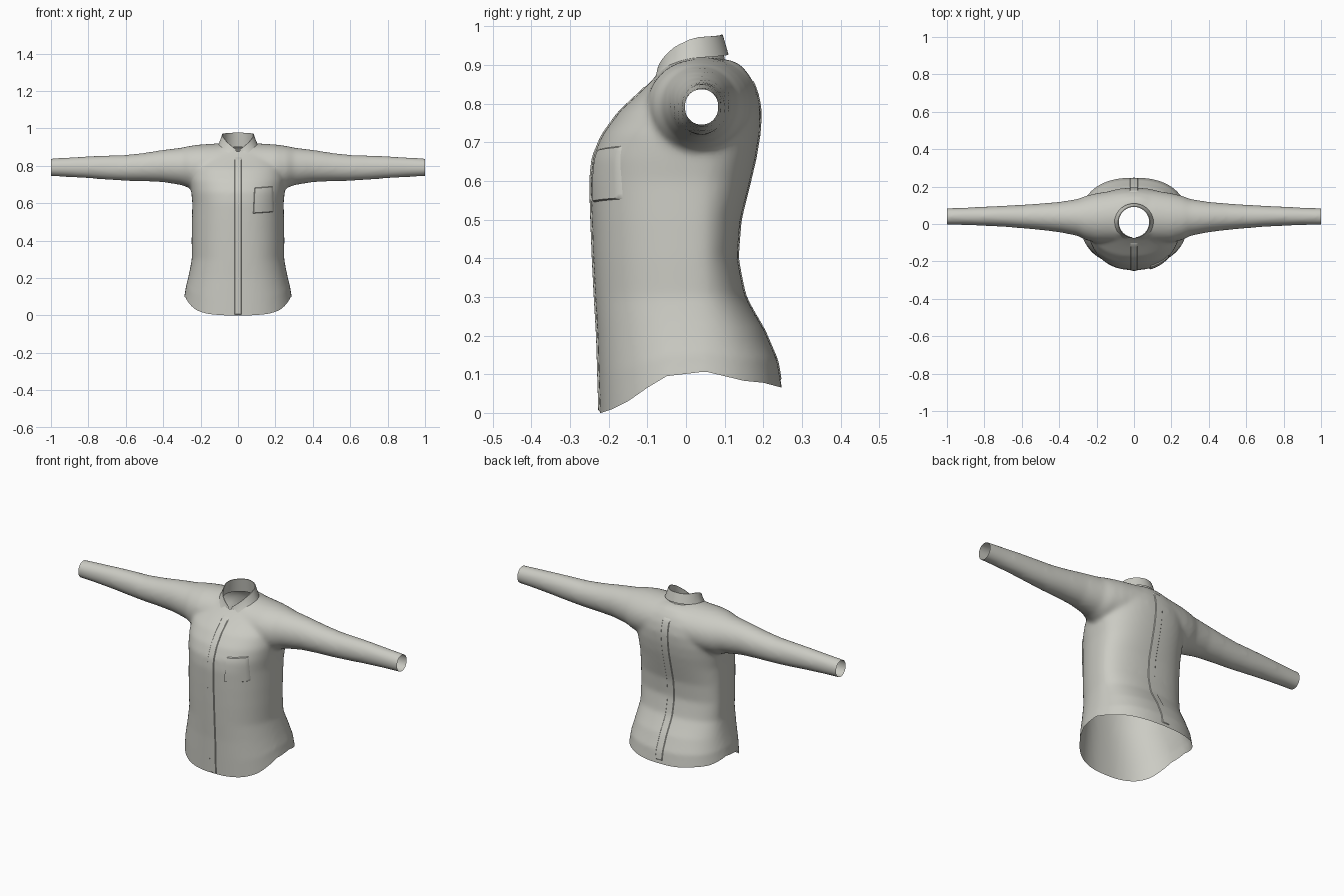
import bpy, bmesh, math
from mathutils import Vector
from mathutils.bvhtree import BVHTree

if "Cube" in bpy.data.objects:
    bpy.data.objects.remove(bpy.data.objects["Cube"])

cloth = bpy.data.materials.new("warm_grey_cloth")
cloth.diffuse_color = (0.6, 0.6, 0.55, 1)
cloth.use_nodes = True
cloth.node_tree.nodes["Principled BSDF"].inputs["Base Color"].default_value = cloth.diffuse_color


def lerp(table, t):
    """Piecewise linear lookup in rows (key, value...)."""
    if t <= table[0][0]:
        return table[0][1]
    for (a, va), (b, vb) in zip(table, table[1:]):
        if t <= b:
            return va + (vb - va) * (t - a) / (b - a)
    return table[-1][1]


def add_object(name, bm):
    me = bpy.data.meshes.new(name)
    bm.to_mesh(me)
    ob = bpy.data.objects.new(name, me)
    me.materials.append(cloth)
    bpy.context.collection.objects.link(ob)
    return ob


def activate(ob):
    bpy.ops.object.select_all(action='DESELECT')
    ob.select_set(True)
    bpy.context.view_layer.objects.active = ob


def smooth(ob, angle=40):
    activate(ob)
    bpy.ops.object.shade_smooth_by_angle(angle=math.radians(angle))


def loft(bm, rings):
    """Closed solid through a list of point rings."""
    vr = [[bm.verts.new(p) for p in r] for r in rings]
    n = len(vr[0])
    for a, b in zip(vr, vr[1:]):
        for i in range(n):
            j = (i + 1) % n
            bm.faces.new((a[i], a[j], b[j], b[i]))
    bm.faces.new(vr[0])
    bm.faces.new(vr[-1])


def grid_object(name, rows):
    bm = bmesh.new()
    vr = [[bm.verts.new(p) for p in r] for r in rows]
    for a, b in zip(vr, vr[1:]):
        for i in range(len(a) - 1):
            bm.faces.new((a[i], a[i + 1], b[i + 1], b[i]))
    ob = add_object(name, bm)
    bm.free()
    return ob


# Torso sections: z, half width, front y, back y
TORSO = [(-.06, .288, -.222, .25), (0, .287, -.223, .248), (.1, .279, -.226, .237),
         (.2, .263, -.229, .203), (.3, .247, -.235, .153), (.4, .248, -.24, .133),
         (.5, .247, -.244, .141), (.6, .244, -.247, .166), (.66, .25, -.241, .18),
         (.72, .255, -.216, .19), (.78, .25, -.172, .194), (.83, .23, -.118, .185),
         (.87, .19, -.078, .167), (.9, .13, -.06, .142), (.915, .08, -.04, .11)]
# Shoulder and sleeve sections: x, bottom z, top z, front y, back y
SLEEVE = [(0, .68, .922, -.10, .18), (.1, .68, .92, -.10, .18), (.2, .675, .914, -.10, .165),
          (.26, .68, .906, -.085, .15), (.3, .696, .897, -.064, .134),
          (.4, .712, .885, -.044, .118), (.5, .717, .869, -.032, .11),
          (.6, .719, .858, -.023, .103), (.7, .725, .855, -.015, .098),
          (.8, .733, .851, -.01, .093), (.9, .739, .845, -.006, .088), (1.04, .745, .837, -.004, .084)]
HEM = [(-.22, 0), (-.19, .01), (-.15, .03), (-.1, .065), (-.05, .095), (0, .101),
       (.05, .107), (.1, .095), (.15, .083), (.2, .078), (.245, .066)]
N = 64


def torso_ring(z, w, yf, yb):
    pts, yc, e = [], .02, 2 / 2.35
    for i in range(N):
        a = 2 * math.pi * i / N
        c, s = math.cos(a), math.sin(a)
        d = (yb - yc) if s > 0 else (yc - yf)
        pts.append((w * math.copysign(abs(c) ** e, c), yc + d * math.copysign(abs(s) ** e, s), z))
    return pts


def sleeve_ring(x, z0, z1, y0, y1):
    return [(x, (y0 + y1) / 2 + (y1 - y0) / 2 * math.cos(2 * math.pi * i / N),
             (z0 + z1) / 2 + (z1 - z0) / 2 * math.sin(2 * math.pi * i / N)) for i in range(N)]


# Shirt body: torso and sleeves merged into one soft skin
bm = bmesh.new()
loft(bm, [torso_ring(*r) for r in TORSO])
loft(bm, [sleeve_ring(-r[0], *r[1:]) for r in SLEEVE[:0:-1]] + [sleeve_ring(*r) for r in SLEEVE])
bmesh.ops.recalc_face_normals(bm, faces=bm.faces)
shirt = add_object("shirt_body", bm)
bm.free()
activate(shirt)
m = shirt.modifiers.new("merge", 'REMESH')
m.mode, m.voxel_size = 'VOXEL', .01
s = shirt.modifiers.new("relax", 'SMOOTH')
s.factor, s.iterations = .5, 14
bpy.ops.object.modifier_apply(modifier=m.name)
bpy.ops.object.modifier_apply(modifier=s.name)

# Open the cuffs, hem and neck
bm = bmesh.new()
bm.from_mesh(shirt.data)
for co, no in (((1, 0, 0), (1, 0, 0)), ((-1, 0, 0), (-1, 0, 0)), ((0, 0, 0), (0, 0, -1))):
    bmesh.ops.bisect_plane(bm, geom=bm.verts[:] + bm.edges[:] + bm.faces[:], dist=1e-5,
                           plane_co=co, plane_no=no, clear_outer=True)
NECK_Y, NECK_R = .012, .088


def in_neck(p):
    return p.z > .82 and math.hypot(p.x, p.y - NECK_Y) < NECK_R


bmesh.ops.delete(bm, geom=[f for f in bm.faces if in_neck(f.calc_center_median())], context='FACES')
for v in bm.verts:
    if v.is_boundary and v.co.z > .8 and abs(v.co.x) < .2:
        k = NECK_R / math.hypot(v.co.x, v.co.y - NECK_Y)
        v.co.x, v.co.y = v.co.x * k, NECK_Y + (v.co.y - NECK_Y) * k
    # curved shirt tail
    if v.co.z < .35:
        v.co.z += lerp(HEM, v.co.y) * (1 - v.co.z / .35) ** 2
bm.to_mesh(shirt.data)
skin = BVHTree.FromBMesh(bm)
bm.free()
smooth(shirt, 60)


def steps(a, b, n):
    """Even steps with a tight border at both ends."""
    e = .003
    return [a] + [a + e + (b - a - 2 * e) * i / n for i in range(n + 1)] + [b]


def patch(name, x0, x1, z0, z1, side, off, nx, nz, flare=0, tilt=0):
    """Raised cloth panel laid on the front (side -1) or back (side 1)."""
    rows, xs, zs = [], steps(x0, x1, nx), steps(z0, z1, nz)
    for j, z in enumerate(zs):
        row = []
        for i, x in enumerate(xs):
            t = (z1 - z) / (z1 - z0)
            px = x + flare * t * (2 * (x - x0) / (x1 - x0) - 1)
            pz = z + tilt * (x - x0)
            hit = skin.ray_cast(Vector((px, side, pz)), Vector((0, -side, 0)))[0]
            if hit is None:
                hit = skin.find_nearest(Vector((px, side * .23, pz)))[0]
            edge = i in (0, len(xs) - 1) or j in (0, len(zs) - 1)
            row.append((px, hit.y + side * (0 if edge else off), pz))
        rows.append(row)
    smooth(grid_object(name, rows if side < 0 else rows[::-1]), 35)


patch("button_placket", -.02, .02, .004, .845, -1, .004, 4, 60)
patch("chest_pocket", .088, .187, .545, .682, -1, .007, 10, 12, flare=.007, tilt=.08)
patch("back_pleat", -.022, .022, .085, .86, 1, .003, 4, 50)

# Collar: stand rises to the fold, then the leaf turns down to two points
STAND_Z = [(0, .9), (.5, .9), (.75, .878), (1, .852)]
FOLD_Z = [(0, .978), (.4, .972), (.5, .966), (.65, .947), (.75, .928), (.93, .893), (1, .885)]
LEAF_Z = [(0, .927), (.45, .918), (.65, .892), (.81, .860)]


def collar_point(u, sign, cy, rx, ry, table):
    a = math.pi * u
    return Vector((sign * rx * math.sin(a), cy + ry * math.cos(a), lerp(table, u)))


def blend_rows(a, b, n):
    return [[p.lerp(q, k / n) for p, q in zip(a, b)] for k in range(n + 1)]


ts = [i / 40 for i in range(-40, 41)]


def ring(end, *args):
    return [collar_point(abs(t) * end, 1 if t >= 0 else -1, *args) for t in ts]


stand = ring(.995, NECK_Y, .089, .09, STAND_Z)
fold_in = ring(.95, .01, .081, .081, FOLD_Z)
fold_out = ring(.94, .01, .085, .085, FOLD_Z)
leaf = ring(.80, .005, .105, .105, LEAF_Z)
smooth(grid_object("collar_stand", blend_rows(stand, fold_in, 4)[:-1] + blend_rows(fold_in, fold_out, 1)), 60)
smooth(grid_object("collar_leaf", blend_rows(fold_out, leaf, 5)), 60)
